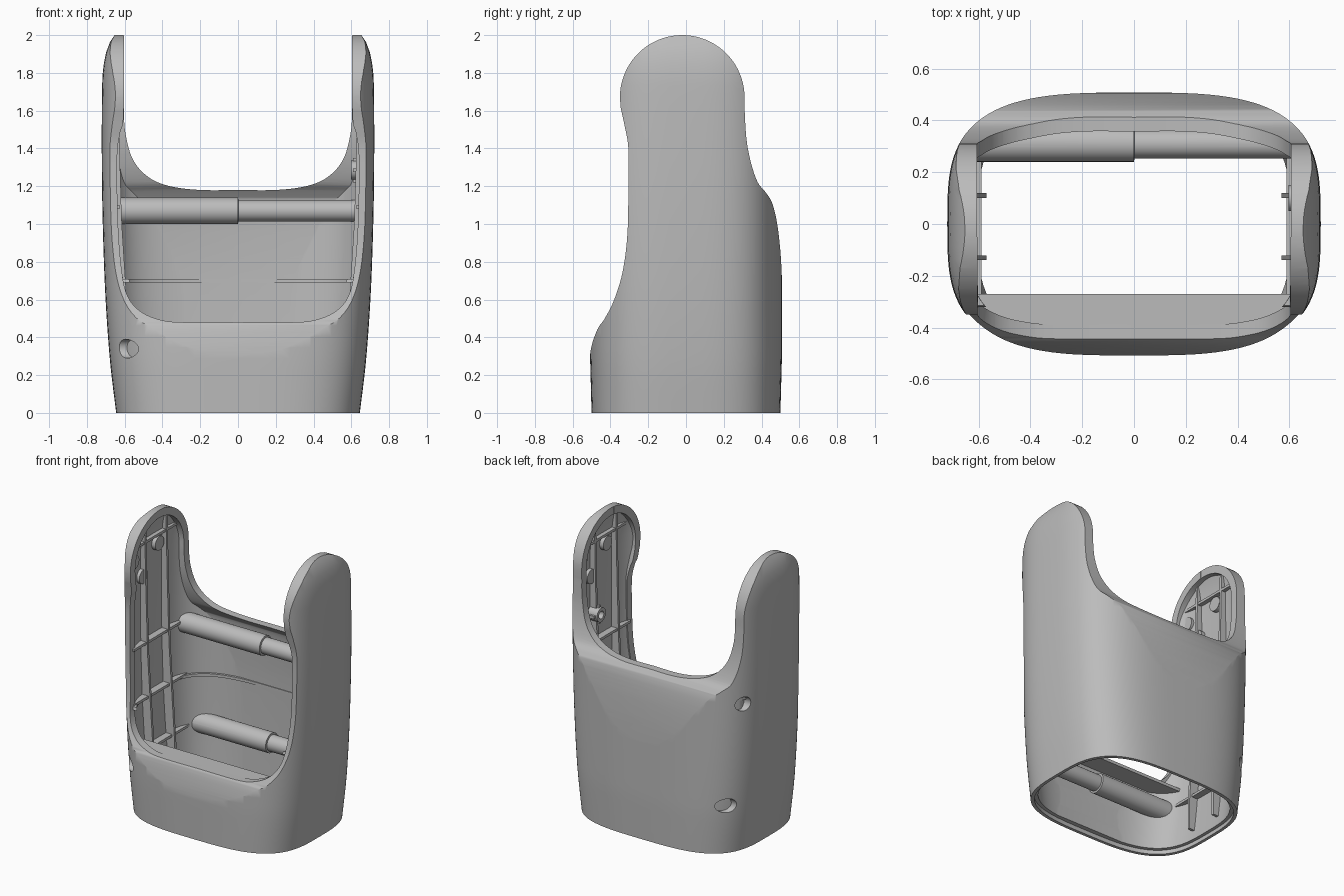
import bpy, bmesh, math
from math import cos, sin, pi, copysign

if "Cube" in bpy.data.objects:
    bpy.data.objects.remove(bpy.data.objects["Cube"])

grey = bpy.data.materials.new("plain grey")
grey.use_nodes = True
COLOUR = (0.5, 0.5, 0.5, 1)
grey.diffuse_color = COLOUR
grey.node_tree.nodes["Principled BSDF"].inputs["Base Color"].default_value = COLOUR


def spline(pts, n=5):
    """Smooth 2D curve through the points."""
    p = [pts[0]] + pts + [pts[-1]]
    out = []
    for i in range(1, len(p) - 2):
        for k in range(n):
            t = k / n
            out.append(tuple(0.5 * (2 * b + (c - a) * t + (2 * a - 5 * b + 4 * c - d) * t * t
                                    + (3 * b - a - 3 * c + d) * t ** 3)
                             for a, b, c, d in zip(*p[i - 1:i + 3])))
    return out + [pts[-1]]


def finish(name, bm):
    bmesh.ops.recalc_face_normals(bm, faces=bm.faces)
    mesh = bpy.data.meshes.new(name)
    bm.to_mesh(mesh)
    bm.free()
    mesh.materials.append(grey)
    ob = bpy.data.objects.new(name, mesh)
    bpy.context.collection.objects.link(ob)
    return ob


def skin(name, rings):
    """Closed solid through a list of equal rings."""
    bm = bmesh.new()
    rows = [[bm.verts.new(p) for p in r] for r in rings]
    for r, s in zip(rows, rows[1:]):
        for i in range(len(r)):
            bm.faces.new((r[i - 1], r[i], s[i], s[i - 1]))
    bm.faces.new(rows[0])
    bm.faces.new(rows[-1])
    return finish(name, bm)


def prism(name, pts, axis, lo, hi):
    if axis == "x":
        return skin(name, [[(v, a, b) for a, b in pts] for v in (lo, hi)])
    return skin(name, [[(a, v, b) for a, b in pts] for v in (lo, hi)])


def box(name, x, y, z):
    return prism(name, [(y[0], z[0]), (y[1], z[0]), (y[1], z[1]), (y[0], z[1])], "x", *x)


def rod(name, y, z, steps):
    """Solid turned about the x direction; steps are (x, radius)."""
    return skin(name, [[(x, y + r * cos(2 * pi * i / 32), z + r * sin(2 * pi * i / 32))
                        for i in range(32)] for x, r in steps])


def boolean(ob, other, op, keep=False):
    m = ob.modifiers.new("cut", "BOOLEAN")
    m.object, m.operation, m.solver = other, op, "EXACT"
    dg = bpy.context.evaluated_depsgraph_get()
    dg.update()
    mesh = bpy.data.meshes.new_from_object(ob.evaluated_get(dg))
    ob.modifiers.clear()
    ob.data = mesh
    if not keep:
        bpy.data.objects.remove(other)
    return ob


# Half width by height, and the side outline
WIDTH = spline([(0, .645), (.3, .68), (.7, .706), (1.2, .72), (1.7, .72),
                (1.85, .71), (1.95, .685), (2, .65), (2.1, .6)])
FRONT = spline([(-.5, -.2), (-.5, 0), (-.51, .2), (-.505, .33), (-.47, .44), (-.43, .5),
                (-.38, .6), (-.335, .75), (-.31, .95), (-.305, 1.2), (-.305, 1.4),
                (-.325, 1.52), (-.345, 1.61)])
BACK = spline([(.5, -.2), (.5, 0), (.508, .3), (.508, .7), (.49, .95), (.46, 1.1),
               (.42, 1.17), (.38, 1.22), (.345, 1.32), (.32, 1.45), (.31, 1.61)])


def half_width(z):
    for (z0, a), (z1, b) in zip(WIDTH, WIDTH[1:]):
        if z <= z1:
            return a + (b - a) * max(0, z - z0) / (z1 - z0)
    return WIDTH[-1][1]


def loft(name, inset, lo, hi, rows=36):
    """Rounded-box body, shrunk by inset."""
    rings = []
    for k in range(rows + 1):
        z = lo + (hi - lo) * k / rows
        a = half_width(z) - inset
        b = .508 - .008 * min(1, max(0, 1 - z / .3)) - inset
        ring = []
        for i in range(112):
            c, s = cos(2 * pi * i / 112), sin(2 * pi * i / 112)
            ring.append((a * copysign(abs(c) ** .606, c), b * copysign(abs(s) ** .606, s), z))
        rings.append(ring)
    return skin(name, rings)


def side_profile(name, inset):
    r = .33 - inset
    cap = [(-.02 - r * cos(pi * i / 40), 1.67 + r * sin(pi * i / 40)) for i in range(41)]
    pts = [(y + inset, z) for y, z in FRONT] + cap + [(y - inset, z) for y, z in BACK[::-1]]
    return prism(name, pts, "x", -1, 1)


def opening(name, half, y0, y1):
    right = spline(half)
    return prism(name, [(-x, z) for x, z in right[:0:-1]] + right, "y", y0, y1)


# Shell: outer body minus inner cavity, then the front and back openings
shell = boolean(loft("shell", 0, 0, 2.08), side_profile("outline", 0), "INTERSECT")
cavity = boolean(loft("cavity", .045, -.1, 2.08), side_profile("inner_outline", .055), "INTERSECT")
boolean(shell, cavity, "DIFFERENCE")
boolean(shell, loft("bottom_step", .022, -.1, .03, 4), "DIFFERENCE")
boolean(shell, opening("front_opening", [
    (0, .48), (.3, .48), (.42, .495), (.52, .54), (.585, .62), (.615, .75), (.635, 1),
    (.64, 1.35), (.625, 1.48), (.605, 1.6), (.605, 2.2)], -1, .05), "DIFFERENCE")
boolean(shell, opening("back_opening", [
    (0, 1.18), (.2, 1.18), (.36, 1.2), (.47, 1.245), (.55, 1.33), (.59, 1.45),
    (.605, 1.62), (.605, 2.2)], -.05, 1), "DIFFERENCE")

# Limit that keeps inner parts inside the wall
limit = boolean(loft("limit", .03, -.05, 2.08), side_profile("limit_outline", .03), "INTERSECT")
parts = [shell]


def fit(ob):
    parts.append(boolean(ob, limit, "INTERSECT", keep=True))


# Stepped cross rods, with their bores through the right wall
for name, y, z in (("upper_rod", .31, 1.07), ("lower_back_rod", .38, .35), ("lower_front_rod", -.38, .34)):
    boolean(shell, rod("bore", y, z, [(-1, .05), (-.45, .05)]), "DIFFERENCE")
    fit(rod(name, y, z, [(-.64, .07), (0, .07), (0.002, .057), (.64, .057)]))

# Front shelf and the inner ledge
fit(box("front_shelf", (-.66, .66), (-.46, -.27), (.455, .477)))
ledge = loft("inner_ledge", .03, .69, .71, 1)
boolean(ledge, loft("ledge_hole", .06, .6, .8, 2), "DIFFERENCE")
fit(ledge)

# Ribs and bosses inside each arm
RIB = [(.76, .1), (.57, .1), (.57, .3), (.615, 1), (.63, 1.5), (.64, 1.98), (.76, 1.98)]
for side, s in (("left", 1), ("right", -1)):
    for label, y in (("front", -.13), ("back", .11)):
        fit(prism(f"{side}_{label}_upright_rib", [(s * x, z) for x, z in RIB], "y", y - .009, y + .009))
    for i, (z, x) in enumerate(((.35, .59), (.71, .61), (1.09, .625), (1.8, .64))):
        fit(box(f"{side}_cross_rib_{i + 1}", sorted((s * x, s * .76)), (-.33, .33), (z - .009, z + .009)))
    for i, (y, z) in enumerate(((.24, 1.7), (-.04, 1.73), (.14, 1.56))):
        fit(rod(f"{side}_boss_{i + 1}", s * y, z, [(s * .645, .05), (s * .74, .05)]))

# Screw boss with its tabs on the left arm
boss = rod("screw_boss", .1, 1.285, [(.597, .05), (.74, .05)])
boolean(boss, rod("screw_hole", .1, 1.285, [(.5, .027), (.66, .027)]), "DIFFERENCE")
fit(boss)
for dy, dz in ((-.055, 0), (.055, 0), (0, -.055), (0, .055)):
    fit(box("boss_tab", (.61, .74), (.09 + dy, .11 + dy), (1.275 + dz, 1.295 + dz)))

bpy.data.objects.remove(limit)

# Smooth shading with sharp rims
bpy.ops.object.select_all(action="DESELECT")
for ob in parts:
    ob.select_set(True)
bpy.context.view_layer.objects.active = shell
bpy.ops.object.shade_smooth_by_angle(angle=math.radians(42))
